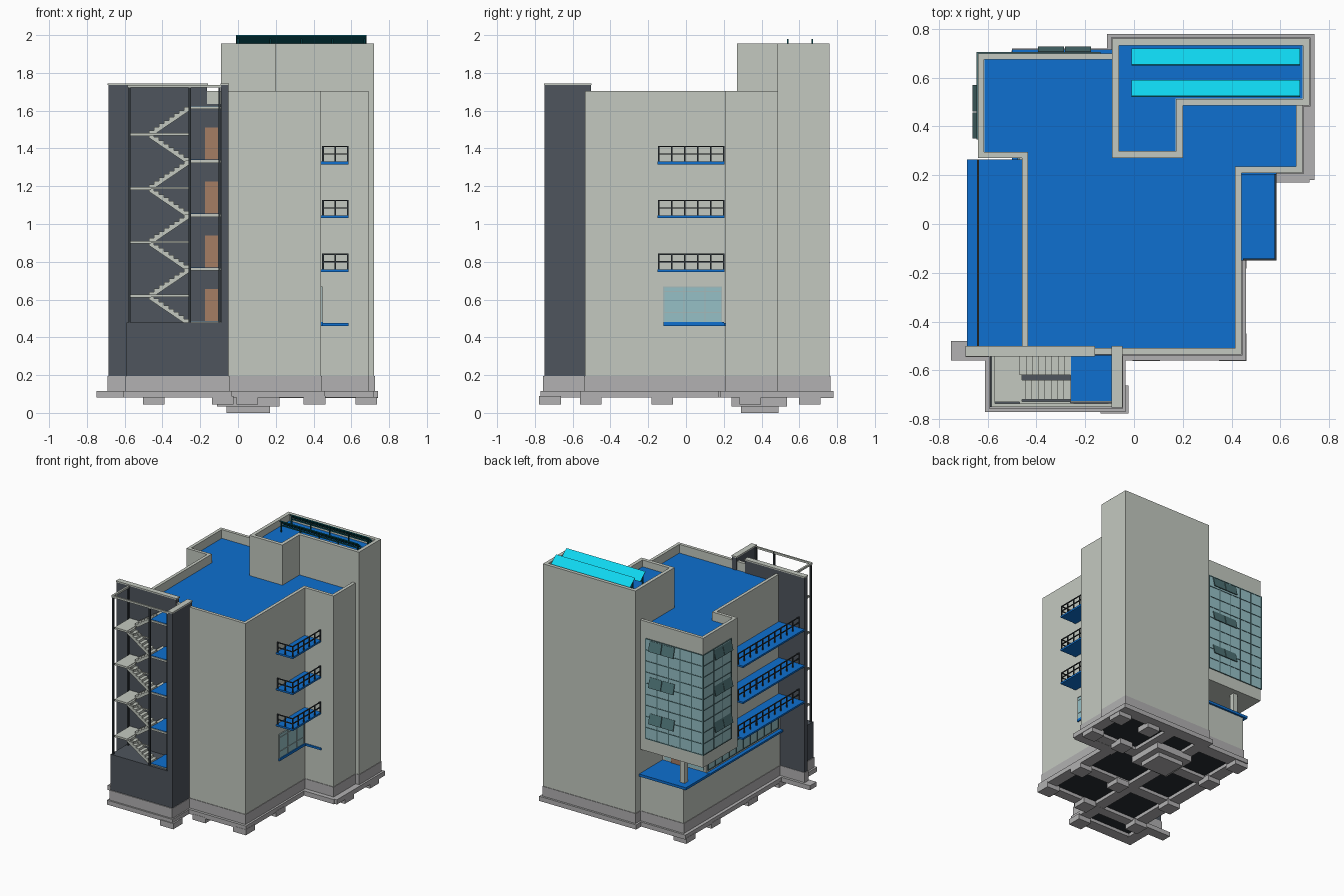
import bpy, bmesh, math
from mathutils import Vector

if "Cube" in bpy.data.objects:
    bpy.data.objects.remove(bpy.data.objects["Cube"])

def mat(name, r, g, b):
    m = bpy.data.materials.new(name)
    lin = lambda c: (c / 255 / 12.92) if c < 11 else ((c / 255 + 0.055) / 1.055) ** 2.4
    m.diffuse_color = (lin(r), lin(g), lin(b), 1)
    m.use_nodes = True
    m.node_tree.nodes["Principled BSDF"].inputs["Base Color"].default_value = m.diffuse_color
    return m

WALL = mat("wall", 196, 201, 192)
STONE = mat("stone", 178, 177, 178)
DARK = mat("dark_cladding", 78, 85, 93)
METAL = mat("metal", 48, 54, 58)
BLUE = mat("blue_floor", 14, 112, 208)
GLASS = mat("glass", 150, 192, 198)
MULL = mat("mullion", 78, 115, 118)
CYAN = mat("panel_cyan", 15, 215, 240)
TEAL = mat("panel_back", 10, 85, 95)
DOOR = mat("door", 165, 125, 100)
UNDER = mat("underside", 40, 45, 50)

def finish(name, bm, m):
    bmesh.ops.recalc_face_normals(bm, faces=bm.faces)
    me = bpy.data.meshes.new(name)
    bm.to_mesh(me)
    bm.free()
    me.materials.append(m)
    o = bpy.data.objects.new(name, me)
    bpy.context.collection.objects.link(o)
    return o

def boxes(name, m, items):
    """One object from boxes (x0, x1, y0, y1, z0, z1)."""
    bm = bmesh.new()
    for x0, x1, y0, y1, z0, z1 in items:
        v = bmesh.ops.create_cube(bm, size=1)["verts"]
        for p in v:
            p.co = Vector((x1 if p.co.x > 0 else x0, y1 if p.co.y > 0 else y0, z1 if p.co.z > 0 else z0))
    return finish(name, bm, m)

def inset(pts, t):
    """Inset a right-angled counter-clockwise outline."""
    out, n = [], len(pts)
    for i, p in enumerate(pts):
        p = Vector(p)
        a = (p - Vector(pts[i - 1])).normalized()
        b = (Vector(pts[(i + 1) % n]) - p).normalized()
        out.append(p + t * (Vector((-a.y, a.x)) + Vector((-b.y, b.x))))
    return out

def prism(name, m, pts, z0, z1, rim=0, deck=0):
    """Extruded outline; with a rim it gets a parapet around a sunken deck."""
    bm = bmesh.new()
    loops = [(pts, z0), (pts, z1)]
    if rim:
        inner = inset(pts, rim)
        loops += [(inner, z1), (inner, deck)]
        prism(name + "_deck", BLUE, inset(pts, rim + 0.001), deck - 0.01, deck + 0.002)
    rings = [[bm.verts.new((p[0], p[1], z)) for p in ps] for ps, z in loops]
    n = len(pts)
    for a, b in zip(rings, rings[1:]):
        for i in range(n):
            bm.faces.new((a[i], a[(i + 1) % n], b[(i + 1) % n], b[i]))
    bm.faces.new(rings[0])
    bm.faces.new(rings[-1])
    return finish(name, bm, m)

def railing(name, path, z, h, step):
    """Posts, top and middle rails along axis-aligned segments."""
    r, items = 0.004, []
    for (ax, ay), (bx, by) in zip(path, path[1:]):
        n = max(1, round(math.hypot(bx - ax, by - ay) / step))
        for i in range(n + 1):
            x, y = ax + (bx - ax) * i / n, ay + (by - ay) * i / n
            items.append((x - r, x + r, y - r, y + r, z, z + h))
        for zz in (z + h / 2, z + h):
            items.append((min(ax, bx) - r, max(ax, bx) + r, min(ay, by) - r, max(ay, by) + r, zz - 0.003, zz + 0.003))
    boxes(name, METAL, items)

# --- Foundations: strip footings, pads, lift pit ---
strips = [(-.11, .74, .68, .78), (.65, .74, .18, .78), (.36, .72, .17, .26), (.37, .46, -.56, .25),
          (-.75, .46, -.56, -.48), (-.50, -.40, -.56, .72), (-.50, -.09, .62, .72), (-.11, -.02, -.56, .78),
          (-.50, .46, -.17, -.08), (-.50, .72, .25, .34), (.18, .27, .25, .78), (-.61, -.52, -.77, -.50),
          (-.13, -.035, -.77, -.50), (-.61, -.035, -.77, -.68)]
boxes("strip_footings", STONE, [(a, b, c, d, .08 + i * .0002, .117) for i, (a, b, c, d) in enumerate(strips)])
pads = [(x, y) for x in (-.445, .05, .405) for y in (-.505, -.125)] + [(-.445, .34), (-.445, .655), (.405, .34), (.68, .34), (.68, .655), (.405, .655), (-.08, -.72)]
boxes("footing_pads", STONE, [(x - .057, x + .057, y - .057, y + .057, .045, .09) for x, y in pads])
boxes("lift_pit", STONE, [(-.11, .22, .24, .535, .035, .09), (-.06, .17, .29, .49, 0, .04)])

# --- Main body ---
right_side = [(.44, -.535), (.44, .21), (.69, .21), (.69, .55)]
base = [(-.47, -.535)] + right_side + [(-.05, .55), (-.05, .70), (-.47, .70)]
tower = [(-.09, .27), (.20, .27), (.20, .485), (.72, .485), (.72, .76), (-.09, .76)]
prism("plinth", STONE, inset(base, -.004), .115, .195)
prism("tower_plinth", STONE, inset(tower, -.004), .115, .195)
prism("ground_slab", UNDER, inset(base, .02), .108, .116)
prism("tower_ground_slab", UNDER, inset(tower, .02), .107, .1155)
prism("base_storey", WALL, base, .195, .475)
prism("ground_floor", WALL, [(-.47, -.535)] + right_side + [(-.05, .55), (-.05, .42), (-.47, .42)], .475, .68)
prism("upper_floors", WALL, [(-.46, -.535)] + right_side + [(-.05, .55), (-.05, .70), (-.64, .70), (-.64, .27), (-.46, .27)],
      .68, 1.705, .025, 1.635)
prism("tower", WALL, tower, .195, 1.955, .028, 1.90)

# --- Terrace under the overhang ---
boxes("terrace_floor", BLUE, [(-.50, -.09, .42, .715, .47, .49), (-.50, -.47, -.50, .42, .47, .485)])
boxes("terrace_column", WALL, [(-.45, -.41, .62, .66, .485, .69)])
boxes("terrace_glazing", GLASS, [(-.474, -.46, -.48, .40, .50, .66), (-.45, -.11, .41, .424, .50, .66)])
boxes("terrace_door", DOOR, [(-.25, -.17, .41, .428, .49, .655)])
boxes("terrace_mullions", MULL, [(-.478, -.46, -.48 + .088 * i - .003, -.48 + .088 * i + .003, .50, .66) for i in range(11)]
      + [(-.478, -.46, -.48, .40, z, z + .005) for z in (.50, .60, .655)])

# --- Corner curtain wall with tilted vents ---
boxes("curtain_glass", GLASS, [(-.643, -.14, .69, .703, .78, 1.57), (-.643, -.63, .35, .703, .78, 1.57)])
grid = []
for i in range(10):
    z = .78 + .79 * i / 9
    grid += [(-.646, -.14, .695, .706, z - .003, z + .003), (-.646, -.635, .35, .706, z - .003, z + .003)]
for i in range(6):
    x = -.643 + .1006 * i
    grid.append((x - .003, x + .003, .695, .706, .78, 1.57))
for y in (.35, .46, .57, .703):
    grid.append((-.646, -.635, y - .003, y + .003, .78, 1.57))
boxes("curtain_mullions", MULL, grid)
for i in range(3):
    for nm, n, c, rot in (("back_vent", 2, (-.285, .714), 0), ("side_vent", 2, (-.649, .46), math.pi / 2)):
        bits = [(-.109 + .111 * k, -.002 + .111 * k, -.003, .003, -.04, .04) for k in range(n)]
        o = boxes(f"{nm}_{i}", MULL, bits)
        o.location = (c[0], c[1], .95 + .287 * i)
        o.rotation_euler = (.25, 0, rot)

# --- Balconies on both sides ---
for i, z in enumerate((.76, 1.045, 1.33)):
    boxes(f"right_balcony_{i}", BLUE, [(.43, .585, -.15, .205, z - .014, z)])
    railing(f"right_railing_{i}", [(.45, -.145), (.58, -.145), (.58, .20)], z, .08, .075)
    boxes(f"left_balcony_{i}", BLUE, [(-.685, -.455, -.505, .265, z - .014, z)])
    railing(f"left_railing_{i}", [(-.64, -.50), (-.64, .26)], z, .085, .075)

# --- Ground-floor window on the right ---
boxes("right_window", GLASS, [(.43, .444, -.12, .19, .48, .67)])
boxes("right_window_frame", mat("frame_grey", 165, 185, 185), [(.43, .447, y - .003, y + .003, .48, .67) for y in (-.118, -.01, .10, .188)]
      + [(.43, .447, -.12, .19, z, z + .004) for z in (.53, .64, .665)])
boxes("right_window_sill", BLUE, [(.43, .45, -.12, .20, .46, .48), (.44, .585, .20, .212, .46, .475)])

# --- Stair tower ---
boxes("stair_plinth", STONE, [(-.595, -.046, -.757, -.50, .115, .195), (-.69, -.46, -.545, -.50, .115, .195)])
boxes("stair_ground_slab", UNDER, [(-.57, -.07, -.73, -.52, .108, .116)])
boxes("stair_walls", DARK, [(-.59, -.05, -.75, -.52, .195, .478), (-.685, -.165, -.54, -.503, .195, 1.735),
                            (-.165, -.09, -.54, -.503, .195, 1.635), (-.09, -.05, -.75, -.503, .195, 1.735)])
boxes("stair_wall_caps", WALL, [(-.69, -.16, -.543, -.50, 1.735, 1.745), (-.093, -.047, -.753, -.50, 1.735, 1.745)])
boxes("stair_posts", METAL, [(x - .006, x + .006, y - .006, y + .006, .478, 1.735)
                             for x, y in ((-.575, -.74), (-.575, -.55), (-.255, -.74), (-.098, -.74))])
boxes("stair_top_frame", WALL, [(-.585, -.09, -.75, -.737, 1.722, 1.737), (-.585, -.57, -.75, -.54, 1.722, 1.737)])

def flight(name, x0, z0, x1, z1, y0, y1, n=8):
    dx, dz = (x1 - x0) / n, (z1 - z0) / n
    pts = []
    for i in range(n):
        pts += [(x0 + i * dx, z0 + i * dz), (x0 + i * dx, z0 + (i + 1) * dz)]
    pts += [(x1, z1), (x1, z1 - .022), (x0 + dx, z0 - .004)]
    bm = bmesh.new()
    f = bm.faces.new([bm.verts.new((x, y0, z)) for x, z in pts])
    ext = bmesh.ops.extrude_face_region(bm, geom=[f])["geom"]
    bmesh.ops.translate(bm, vec=(0, y1 - y0, 0), verts=[v for v in ext if isinstance(v, bmesh.types.BMVert)])
    finish(name, bm, WALL)

for i in range(5):
    z = .48 + .285 * i
    boxes(f"landing_{i}", WALL, [(-.26, -.09, -.73, -.54, z - .012, z + .003)])
    boxes(f"landing_floor_{i}", BLUE, [(-.258, -.092, -.725, -.54, z, z + .006)])
    if i < 4:
        zm = z + .1425
        boxes(f"stair_door_{i}", DOOR, [(-.175, -.105, -.547, -.53, z, z + .175)])
        boxes(f"half_landing_{i}", WALL, [(-.57, -.46, -.73, -.54, zm - .012, zm + .003), (-.47, -.26, -.735, -.728, zm - .008, zm + .003)])
        flight(f"lower_flight_{i}", -.26, z, -.47, zm, -.72, -.64)
        flight(f"upper_flight_{i}", -.47, zm, -.26, z + .285, -.62, -.54)

# --- Solar panels on the tower roof ---
for i, y in enumerate((.525, .655)):
    tilt = [(y, 2.0), (y + .065, 1.945)]
    for nm, m, d in (("panel_face", CYAN, 0), ("panel_back", TEAL, -.005)):
        bm = bmesh.new()
        vs = [bm.verts.new((x, yy + d, zz + d)) for (yy, zz), xs in zip(tilt, ((-.01, .68), (.68, -.01))) for x in xs]
        f = bm.faces.new(vs)
        finish(f"solar_{nm}_{i}", bm, m)
    boxes(f"solar_frame_{i}", TEAL, [(x - .004, x + .004, y + .01, y + .018, 1.90, 1.98) for x in (0, .17, .335, .50, .67)]
          + [(-.01, .68, y + .04, y + .048, 1.935, 1.945)])
